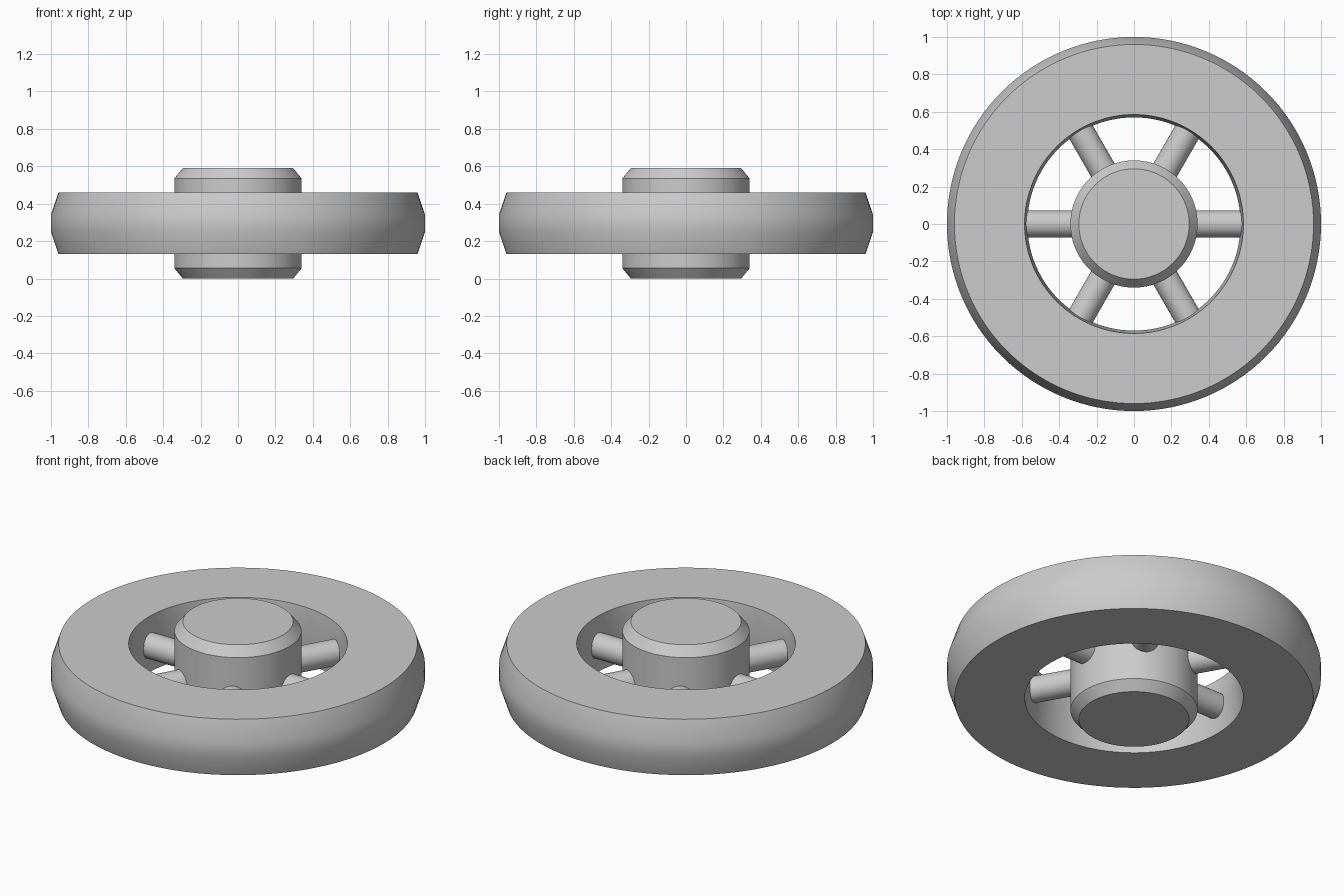
import bpy
import math

cube = bpy.data.objects.get("Cube")
if cube:
    bpy.data.objects.remove(cube, do_unlink=True)

MID = 0.295  # height of the wheel's middle plane

grey = bpy.data.materials.new("light_grey")
grey.use_nodes = True
colour = (0.6, 0.6, 0.6, 1)
grey.diffuse_color = colour
grey.node_tree.nodes["Principled BSDF"].inputs["Base Color"].default_value = colour


def finish(obj, name):
    obj.name = name
    obj.data.materials.append(grey)
    bpy.ops.object.select_all(action="DESELECT")
    obj.select_set(True)
    bpy.context.view_layer.objects.active = obj
    bpy.ops.object.shade_smooth_by_angle(angle=math.radians(30))


def lathe(name, profile, closed, steps=128):
    """Turn (radius, height) points about z; open profiles get end caps."""
    n = len(profile)
    verts = [(r * math.cos(a), r * math.sin(a), z)
             for a in (2 * math.pi * i / steps for i in range(steps))
             for r, z in profile]
    faces = []
    for i in range(steps):
        a, b = i * n, (i + 1) % steps * n
        for j in range(n if closed else n - 1):
            k = (j + 1) % n
            faces.append((a + j, b + j, b + k, a + k))
    if not closed:
        faces.append([i * n for i in reversed(range(steps))])
        faces.append([i * n + n - 1 for i in range(steps)])
    mesh = bpy.data.meshes.new(name)
    mesh.from_pydata(verts, [], faces)
    obj = bpy.data.objects.new(name, mesh)
    bpy.context.collection.objects.link(obj)
    finish(obj, name)


# Thick rim with a rounded tread and a slightly bulging inner wall
lathe("rim", [(0.96, MID - 0.165), (1.0, MID - 0.045), (1.0, MID + 0.045),
              (0.96, MID + 0.165), (0.585, MID + 0.165), (0.57, MID),
              (0.585, MID - 0.165)], True)

# Solid hub with bevelled ends
lathe("hub", [(0.295, 0), (0.34, 0.055), (0.34, 0.535), (0.295, 0.59)], False)

# Six round spokes
for i in range(6):
    angle = i * math.pi / 3
    bpy.ops.mesh.primitive_cylinder_add(
        vertices=32, radius=0.072, depth=0.32,
        location=(0.45 * math.cos(angle), 0.45 * math.sin(angle), MID),
        rotation=(0, math.pi / 2, angle))
    finish(bpy.context.object, f"spoke_{i + 1}")
